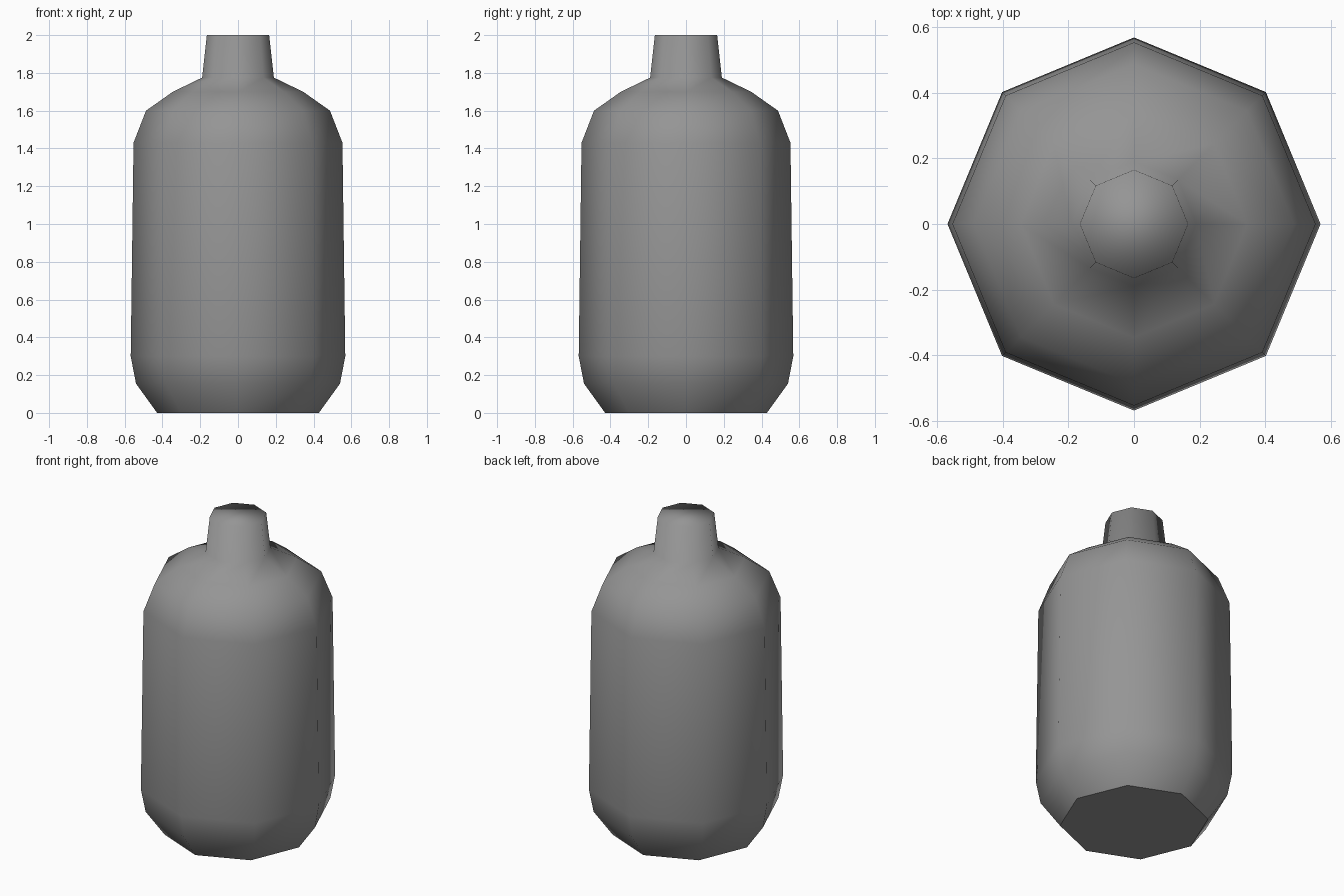
import bpy, bmesh
from math import cos, sin, pi

cube = bpy.data.objects.get("Cube")
if cube:
    bpy.data.objects.remove(cube, do_unlink=True)

SIDES = 8

# Radius and height from the base up to the mouth
PROFILE = [(0.428, 0), (0.54, 0.155), (0.568, 0.3), (0.553, 1.43),
           (0.487, 1.6), (0.345, 1.7), (0.19, 1.775), (0.165, 2)]


def flat_colour(name, rgb):
    mat = bpy.data.materials.new(name)
    mat.use_nodes = True
    mat.diffuse_color = (*rgb, 1)
    mat.node_tree.nodes["Principled BSDF"].inputs["Base Color"].default_value = (*rgb, 1)
    return mat


def lathe(name, profile, mat):
    bm = bmesh.new()
    rings = [[bm.verts.new((r * cos(2 * pi * i / SIDES), r * sin(2 * pi * i / SIDES), z))
              for i in range(SIDES)] for r, z in profile]
    # Walls between neighbouring rings
    for low, high in zip(rings, rings[1:]):
        for i in range(SIDES):
            j = (i + 1) % SIDES
            bm.faces.new((low[i], low[j], high[j], high[i]))
    # Closed mouth
    bm.faces.new(rings[-1])
    for face in bm.faces:
        face.smooth = True
    # Flat base with a crisp rim
    base = bm.faces.new(rings[0][::-1])
    base.smooth = False
    for edge in base.edges:
        edge.smooth = False
    mesh = bpy.data.meshes.new(name)
    bm.to_mesh(mesh)
    bm.free()
    mesh.materials.append(mat)
    obj = bpy.data.objects.new(name, mesh)
    bpy.context.collection.objects.link(obj)
    return obj


# Bottle body, shoulder and neck in one smooth skin
lathe("bottle", PROFILE, flat_colour("mid grey", (0.3, 0.3, 0.3)))
